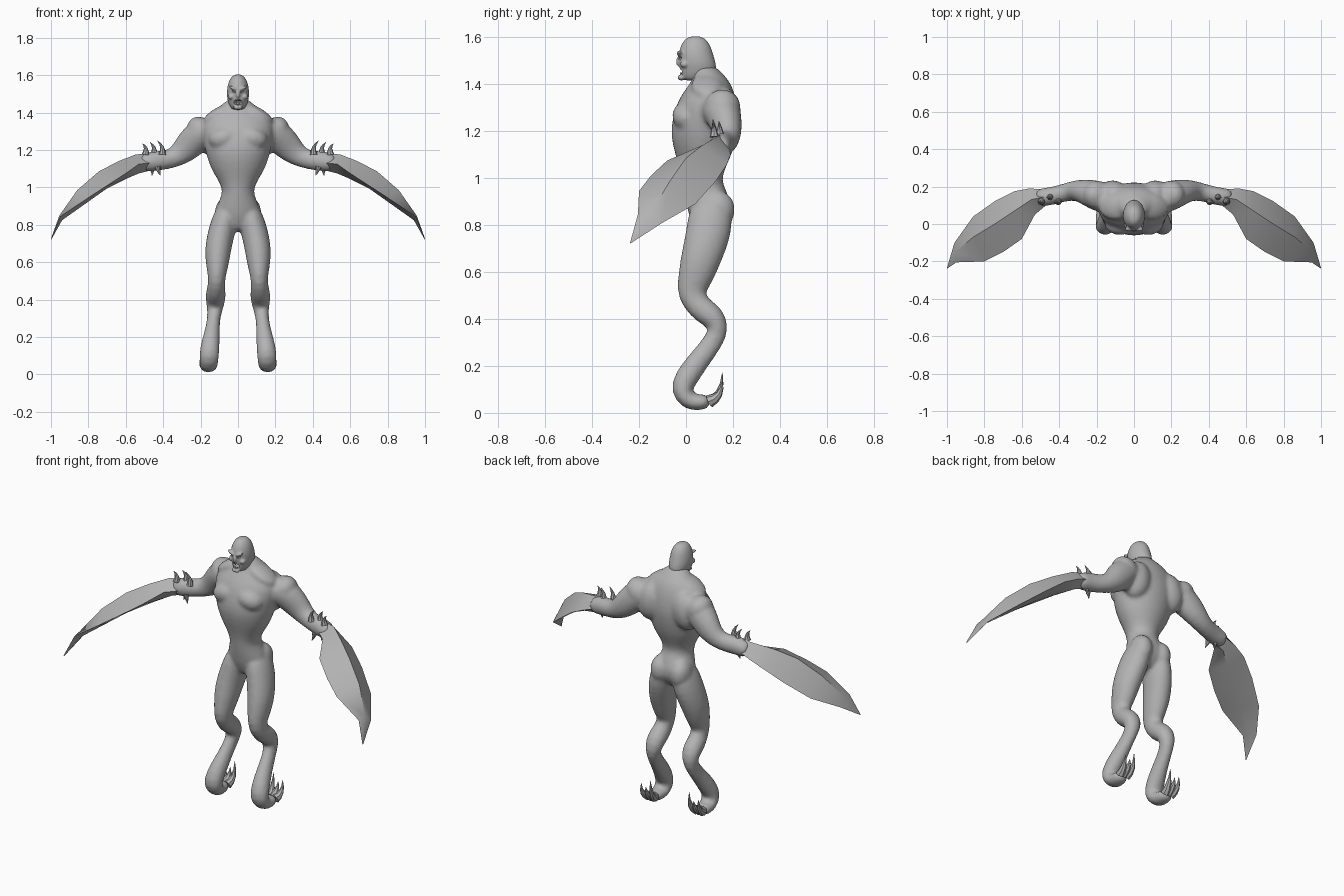
import bpy, bmesh, math
from mathutils import Vector, Matrix, Euler

skin = bpy.data.materials.new("grey skin")
skin.diffuse_color = (0.45, 0.45, 0.45, 1)


def make(name, bm, smooth=True):
    bmesh.ops.recalc_face_normals(bm, faces=bm.faces[:])
    me = bpy.data.meshes.new(name)
    bm.to_mesh(me)
    bm.free()
    ob = bpy.data.objects.new(name, me)
    bpy.context.collection.objects.link(ob)
    me.materials.append(skin)
    if smooth:
        bpy.context.view_layer.objects.active = ob
        ob.select_set(True)
        bpy.ops.object.shade_smooth_by_angle(angle=math.radians(35))
        ob.select_set(False)
    return ob


def skin_rings(bm, rings):
    rows = [[bm.verts.new(p) for p in r] for r in rings]
    n = len(rows[0])
    for a, b in zip(rows, rows[1:]):
        for i in range(n):
            bm.faces.new((a[i], a[(i + 1) % n], b[(i + 1) % n], b[i]))
    bm.faces.new(rows[0])
    bm.faces.new(rows[-1])


def tube(bm, stations, axis, side=1, n=12, level=False, grow=1.03):
    """Loft of ellipses: each station is x, y, z, radius along axis, radius across."""
    pts = [Vector((s[0] * side, s[1], s[2])) for s in stations]
    rings = []
    for i, s in enumerate(stations):
        t = (pts[min(i + 1, len(pts) - 1)] - pts[max(i - 1, 0)]).normalized()
        if level:
            t = Vector((0, 0, 1))
        v = t.cross(Vector(axis)).normalized()
        u = v.cross(t)
        rings.append([pts[i] + (u * s[3] * math.cos(a) + v * s[4] * math.sin(a)) * grow
                      for a in (2 * math.pi * k / n for k in range(n))])
    skin_rings(bm, rings)


def ball(bm, loc, size, rot=(0, 0, 0), side=1):
    r = Euler((rot[0], rot[1] * side, rot[2] * side)).to_matrix().to_4x4()
    m = Matrix.Translation((loc[0] * side, loc[1], loc[2])) @ r @ Matrix.Diagonal((*size, 1))
    bmesh.ops.create_icosphere(bm, subdivisions=2, radius=1.05, matrix=m)


def fuse(ob, voxel, repeat):
    ob.modifiers.new("round", 'SUBSURF').levels = 1
    ob.modifiers["round"].render_levels = 1
    m = ob.modifiers.new("fuse", 'REMESH')
    m.mode, m.voxel_size, m.use_smooth_shade = 'VOXEL', voxel, True
    s = ob.modifiers.new("soften", 'SMOOTH')
    s.factor, s.iterations = 0.5, repeat


# Torso: z, half width, front y, back y
TORSO = [(1.48, .045, .035, .125), (1.45, .075, .03, .15), (1.42, .115, .03, .18), (1.38, .16, .0, .2),
         (1.33, .195, -.035, .215), (1.25, .185, -.058, .225), (1.18, .17, -.065, .215),
         (1.10, .145, -.045, .195), (1.04, .105, -.025, .165), (.99, .082, -.015, .15),
         (.95, .09, -.01, .17), (.90, .112, 0, .19), (.85, .12, .01, .195), (.80, .09, .03, .17),
         (.765, .04, .05, .13)]
ARM = [(.12, .13, 1.31, .075, .07), (.18, .145, 1.30, .085, .085), (.235, .165, 1.255, .075, .085),
       (.29, .18, 1.195, .06, .072), (.345, .175, 1.155, .05, .052), (.40, .16, 1.145, .047, .052),
       (.46, .145, 1.14, .05, .055), (.53, .14, 1.125, .048, .045)]
LEG = [(.06, .1, .9, .045, .07), (.067, .105, .85, .065, .095), (.083, .098, .78, .073, .098),
       (.1, .08, .71, .072, .092), (.11, .058, .64, .07, .085), (.112, .035, .56, .056, .073),
       (.114, .02, .5, .043, .062), (.118, .06, .445, .052, .054), (.12, .115, .41, .056, .056),
       (.122, .143, .36, .045, .046), (.13, .115, .3, .033, .044), (.138, .055, .225, .042, .047),
       (.15, .0, .15, .052, .053), (.155, -.022, .095, .053, .05), (.156, .005, .05, .05, .042),
       (.16, .06, .042, .046, .036), (.16, .105, .052, .038, .028)]

bm = bmesh.new()
tube(bm, [(0, (f + b) / 2, z, w, (b - f) / 2) for z, w, f, b in TORSO], (1, 0, 0), level=True, n=16)
for side in (1, -1):
    tube(bm, ARM, (0, 1, 0), side)
    tube(bm, LEG, (1, 0, 0), side)
    ball(bm, (.075, .0, 1.265), (.085, .06, .06), (0, .25, 0), side)       # chest muscle
    ball(bm, (.2, .155, 1.3), (.07, .08, .085), (0, .6, 0), side)          # shoulder
    ball(bm, (.115, .16, 1.27), (.085, .075, .12), (0, -.15, 0), side)     # back muscle
    ball(bm, (.065, .135, .865), (.06, .075, .085), (0, 0, 0), side)       # buttock
    ball(bm, (.1, .09, 1.395), (.1, .07, .035), (0, .5, 0), side)          # neck muscle
body = make("body", bm, False)
fuse(body, .011, 4)

# Head: skull, brow, nose and jaw fused, with mouth and eyes cut out
HEAD = [(1.605, .015, .02, .06), (1.592, .035, -.005, .085), (1.565, .05, -.022, .104),
        (1.53, .058, -.032, .114), (1.495, .06, -.03, .125), (1.465, .055, -.026, .13),
        (1.435, .045, -.024, .12), (1.412, .03, -.012, .1)]
bm = bmesh.new()
tube(bm, [(0, (f + b) / 2, z, w, (b - f) / 2) for z, w, f, b in HEAD], (1, 0, 0), level=True, n=16)
ball(bm, (0, -.03, 1.497), (.011, .013, .022))
ball(bm, (0, -.02, 1.428), (.026, .016, .013))
for side in (1, -1):
    ball(bm, (.025, -.026, 1.53), (.026, .014, .009), (0, -.45, 0), side)
    ball(bm, (.036, -.004, 1.485), (.018, .022, .016), (0, 0, 0), side)
head = make("head", bm, False)
fuse(head, .005, 2)

bm = bmesh.new()
ball(bm, (0, -.035, 1.455), (.027, .035, .016))
for side in (1, -1):
    ball(bm, (.025, -.034, 1.512), (.015, .016, .006), (0, -.4, 0), side)
cutter = make("face_cutter", bm, False)
cutter.hide_render = True
cutter.hide_set(True)
cut = head.modifiers.new("face", 'BOOLEAN')
cut.operation, cut.object = 'DIFFERENCE', cutter

# Teeth
bm = bmesh.new()
for i in range(-2, 3):
    for z, turn in ((1.467, math.pi), (1.444, 0)):
        bmesh.ops.create_cone(bm, cap_ends=True, segments=6, radius1=.005, radius2=.0005, depth=.014,
                              matrix=Matrix.Translation((i * .009, -.022 + abs(i) * .004, z))
                              @ Matrix.Rotation(turn, 4, 'X'))
make("teeth", bm)

# Blade sections: front edge, upper ridge, back edge, lower ridge
BLADE = [[(.47, .10, 1.13), (.48, .145, 1.185), (.48, .185, 1.13), (.47, .145, 1.09)],
         [(.53, .05, 1.125), (.55, .13, 1.175), (.56, .19, 1.10), (.53, .13, 1.075)],
         [(.60, -.08, 1.075), (.64, .07, 1.14), (.64, .175, 1.06), (.60, .07, 1.045)],
         [(.70, -.15, 1.01), (.745, .0, 1.085), (.74, .125, .985), (.70, .0, .995)],
         [(.80, -.20, .945), (.86, -.07, .985), (.86, .04, .89), (.82, -.07, .91)],
         [(.95, -.205, .845), (.955, -.15, .85), (.96, -.10, .81), (.94, -.15, .825)],
         [(.998, -.238, .725), (1, -.237, .726), (1, -.235, .724), (.998, -.236, .722)]]
# Spikes on the forearm: base, middle, tip, base radius
SPIKES = [((.405 + .045 * i, .12 + .025 * j, 1.175), (.395 + .045 * i, .12 + .025 * j, 1.215),
           (.43 + .04 * i, .115 + .025 * j, 1.25 - .008 * i), .018) for i, j in ((0, 0), (1, 1), (2, 0))]
SPIKES += [((.43 + .03 * i, .12 + .03 * i, 1.11), (.425 + .03 * i, .12 + .03 * i, 1.085),
            (.415 + .045 * i, .11 + .03 * i, 1.063), .015) for i in (0, 1)]
# Claws curling up behind the foot
CLAWS = [((.16 + .018 * k, .10, .05), (.16 + .036 * k, .155, .075 - .01 * abs(k)),
          (.16 + .03 * k, .155, .172 - .03 * (k + 1) * .5 - .03 * (k == 0)), .026) for k in (-1, 0, 1)]

for side, tag in ((1, "left"), (-1, "right")):
    bm = bmesh.new()
    skin_rings(bm, [[Vector((p[0] * side, p[1], p[2])) for p in ring] for ring in BLADE])
    make(tag + "_arm_blade", bm)
    for name, group, axis in (("forearm_spikes", SPIKES, (0, 1, 0)), ("foot_claws", CLAWS, (1, 0, 0))):
        bm = bmesh.new()
        for a, b, c, r in group:
            a, b, c = Vector(a), Vector(b), Vector(c)
            path = []
            for t in (0, .25, .5, .75, 1):
                p = a * (1 - t) ** 2 + b * 2 * t * (1 - t) + c * t * t
                w = r * (1 - t) + .001
                path.append((*p, w, w))
            tube(bm, path, axis, side, n=8)
        make(tag + "_" + name, bm)
